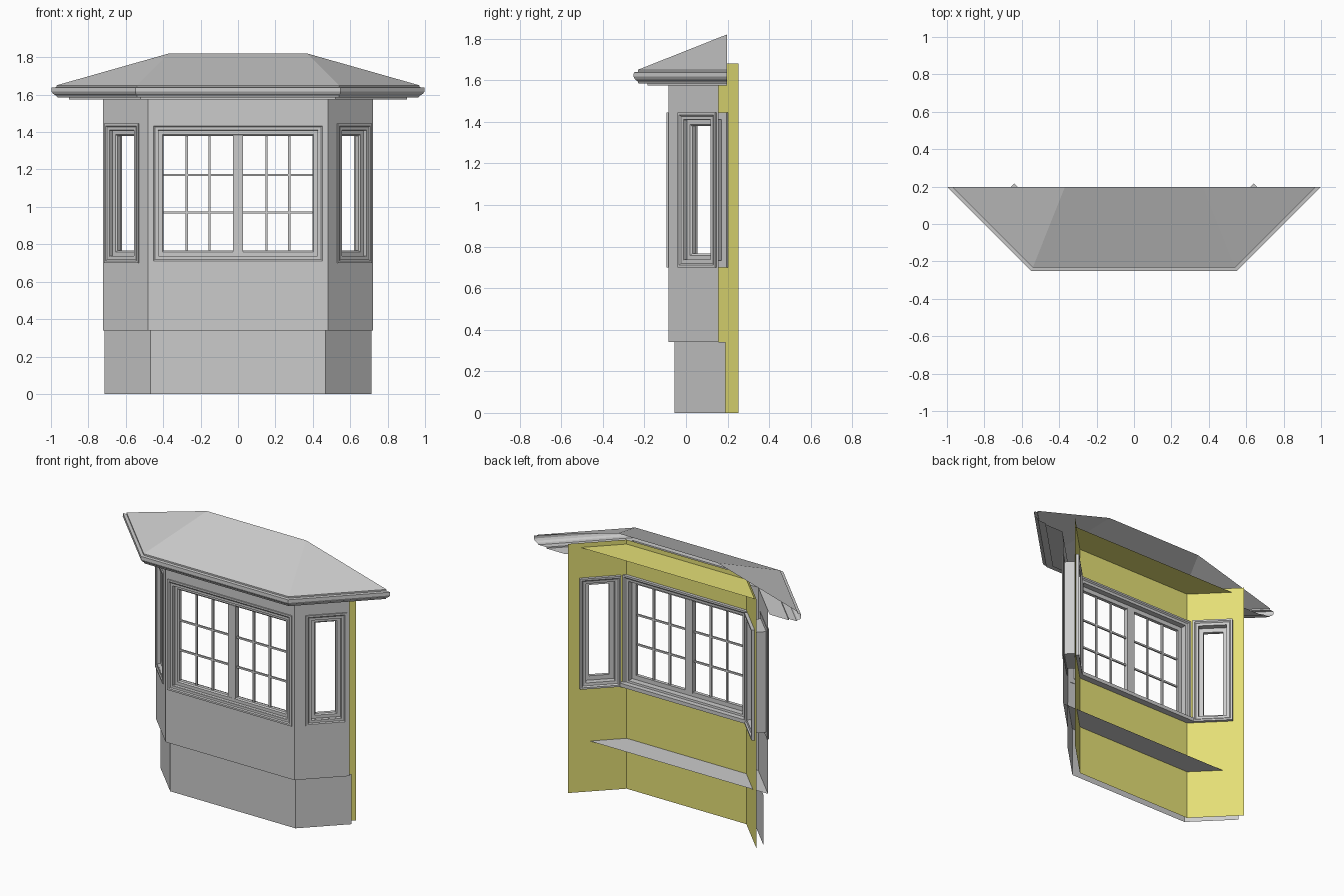
import bpy
import bmesh
from math import sqrt
from mathutils import Vector

if "Cube" in bpy.data.objects:
    bpy.data.objects.remove(bpy.data.objects["Cube"], do_unlink=True)


def material(name, colour):
    m = bpy.data.materials.new(name)
    m.use_nodes = True
    m.diffuse_color = colour
    m.node_tree.nodes["Principled BSDF"].inputs["Base Color"].default_value = colour
    return m


GREY = material("light grey", (0.6, 0.6, 0.6, 1))
YELLOW = material("soft yellow", (0.78, 0.74, 0.18, 1))

FRONT, DIAG = 0.085, 0.565          # front plane and 45 degree side line of the bay
SILL, HEAD, TOP = 0.70, 1.445, 1.575
LEDGE = 0.34
ROOF_BACK = 0.197
INNER = -0.08                       # inner wall offset


def finish(name, bm, mat, solid=False):
    if solid:
        bmesh.ops.recalc_face_normals(bm, faces=bm.faces)
    mesh = bpy.data.meshes.new(name)
    bm.to_mesh(mesh)
    bm.free()
    mesh.materials.append(mat)
    obj = bpy.data.objects.new(name, mesh)
    bpy.context.collection.objects.link(obj)
    return obj


def face(bm, points):
    return bm.faces.new([bm.verts.new(p) for p in points])


def bay_line(offset, back):
    """Plan of the bay pushed outwards by offset, ending at y = back."""
    y = -FRONT - offset
    c = DIAG + offset * sqrt(2)
    return [Vector(p) for p in ((-c - back, back), (-c - y, y), (c + y, y), (c + back, back))]


# Window positions: centre, direction along the wall, outward direction, half width
d = sqrt(0.5)
WINDOWS = {
    "right": (Vector((-0.62, 0.055)), Vector((d, -d)), Vector((-d, -d)), 0.128),
    "front": (Vector((0, -FRONT)), Vector((1, 0)), Vector((0, -1)), 0.463),
    "left": (Vector((0.62, 0.055)), Vector((d, d)), Vector((d, -d)), 0.128),
}


def place(window, u, v, z):
    centre, along, out, _ = window
    p = centre + along * u + out * v
    return Vector((p.x, p.y, z))


def wall(name, offset, back, z0, z1, mat, holes):
    bm = bmesh.new()
    line = bay_line(offset, back)
    for p, q, window in zip(line, line[1:], WINDOWS.values()):
        centre, along, _, half = window
        v = (p - centre).dot(window[2])
        a, b = (p - centre).dot(along), (q - centre).dot(along)
        h = half - 0.035
        lo, hi = SILL + 0.035, HEAD - 0.035
        b_in = min(h, b)
        rects = [(a, b, z0, z1)]
        if holes:
            rects = [(a, b, z0, lo), (a, b, hi, z1), (a, -h, lo, hi)]
            if b > h:
                rects.append((b_in, b, lo, hi))
        for u0, u1, w0, w1 in rects:
            face(bm, [place(window, u, v, z) for u, z in ((u0, w0), (u1, w0), (u1, w1), (u0, w1))])
    return finish(name, bm, mat)


def frame(bm, window, profile):
    """Sweep a closed profile of (inset, depth) around the window rectangle."""
    half = window[3]
    loops = []
    for su, sz in ((-1, 0), (1, 0), (1, 1), (-1, 1)):
        loops.append([bm.verts.new(place(window, su * (half - i), v, HEAD - i if sz else SILL + i))
                      for i, v in profile])
    n = len(profile)
    for k in range(4):
        a, b = loops[k], loops[(k + 1) % 4]
        for j in range(n):
            bm.faces.new((a[j], b[j], b[(j + 1) % n], a[(j + 1) % n]))


def bar(bm, window, u0, u1, v0, v1, z0, z1):
    vs = [bm.verts.new(place(window, u, v, z)) for u in (u0, u1) for v in (v0, v1) for z in (z0, z1)]
    for idx in ((0, 1, 3, 2), (4, 6, 7, 5), (0, 4, 5, 1), (2, 3, 7, 6), (0, 2, 6, 4), (1, 5, 7, 3)):
        bm.faces.new([vs[i] for i in idx])


# Walls
wall("lower_outer_wall", -0.03, 0.19, 0, LEDGE, GREY, False)
wall("upper_outer_wall", 0, 0.157, LEDGE, TOP, GREY, True)
wall("inner_wall", INNER, 0.252, 0, 1.68, YELLOW, True)

# Flat boards: underside of the upper bay and the ceiling
for name, offset, back, z, mat in (("ledge_board", 0, 0.157, LEDGE, GREY),
                                   ("ceiling", INNER, ROOF_BACK, 1.65, YELLOW)):
    bm = bmesh.new()
    face(bm, [(p.x, p.y, z) for p in bay_line(offset, back)])
    finish(name, bm, mat)

# Windows
OUTER_CASING = [(0, -0.003), (0, 0.008), (0.012, 0.008), (0.019, 0.003), (0.035, 0.003), (0.037, -0.003)]
JAMB = [(0.033, 0), (0.037, 0), (0.037, -0.085), (0.033, -0.085)]
SASH = [(0.036, -0.02), (0.058, -0.02), (0.066, -0.027), (0.066, -0.05), (0.036, -0.05)]
INNER_CASING = [(0, -0.07), (0, -0.1), (0.012, -0.1), (0.02, -0.092), (0.038, -0.09), (0.038, -0.07)]
for side, window in WINDOWS.items():
    for part, profile in (("outer_casing", OUTER_CASING), ("jamb", JAMB),
                          ("sash", SASH), ("inner_casing", INNER_CASING)):
        bm = bmesh.new()
        frame(bm, window, profile)
        finish(f"{side}_window_{part}", bm, GREY, True)

# Front window: centre post, glazing bars and inner sill
front = WINDOWS["front"]
low, high = SILL + 0.06, HEAD - 0.06
bm = bmesh.new()
bar(bm, front, -0.028, 0.028, -0.055, -0.018, low, high)
finish("front_window_post", bm, GREY, True)
bm = bmesh.new()
for s in (-1, 1):
    for u in (0.153, 0.274):
        bar(bm, front, s * u - 0.006, s * u + 0.006, -0.042, -0.03, low, high)
    for z in (0.97, 1.17):
        bar(bm, front, min(s * 0.02, s * 0.4), max(s * 0.02, s * 0.4), -0.041, -0.031, z - 0.006, z + 0.006)
finish("front_window_glazing_bars", bm, GREY, True)
bm = bmesh.new()
bar(bm, front, -0.475, 0.475, -0.125, -0.08, SILL, SILL + 0.025)
finish("front_window_inner_sill", bm, GREY, True)

# Roof: three slopes meeting a short ridge, open at the back
bm = bmesh.new()
e = [Vector((p.x, p.y, 1.65)) for p in bay_line(0.147, ROOF_BACK)]
r0, r1 = Vector((-0.37, ROOF_BACK, 1.82)), Vector((0.37, ROOF_BACK, 1.82))
face(bm, (e[0], e[1], r0))
face(bm, (e[1], e[2], r1, r0))
face(bm, (e[2], e[3], r1))
finish("roof", bm, GREY)

# Eaves moulding and soffit, swept around the bay
EAVES = [(0.147, 1.65), (0.147, 1.64), (0.166, 1.638), (0.167, 1.617), (0.16, 1.604),
         (0.148, 1.595), (0.143, 1.584), (0.101, 1.584), (0.101, TOP), (0, TOP)]
bm = bmesh.new()
rows = [[bm.verts.new((p.x, p.y, z)) for p in bay_line(o, ROOF_BACK)] for o, z in EAVES]
for a, b in zip(rows, rows[1:]):
    for j in range(3):
        bm.faces.new((b[j], b[j + 1], a[j + 1], a[j]))
finish("eaves_moulding", bm, GREY)
